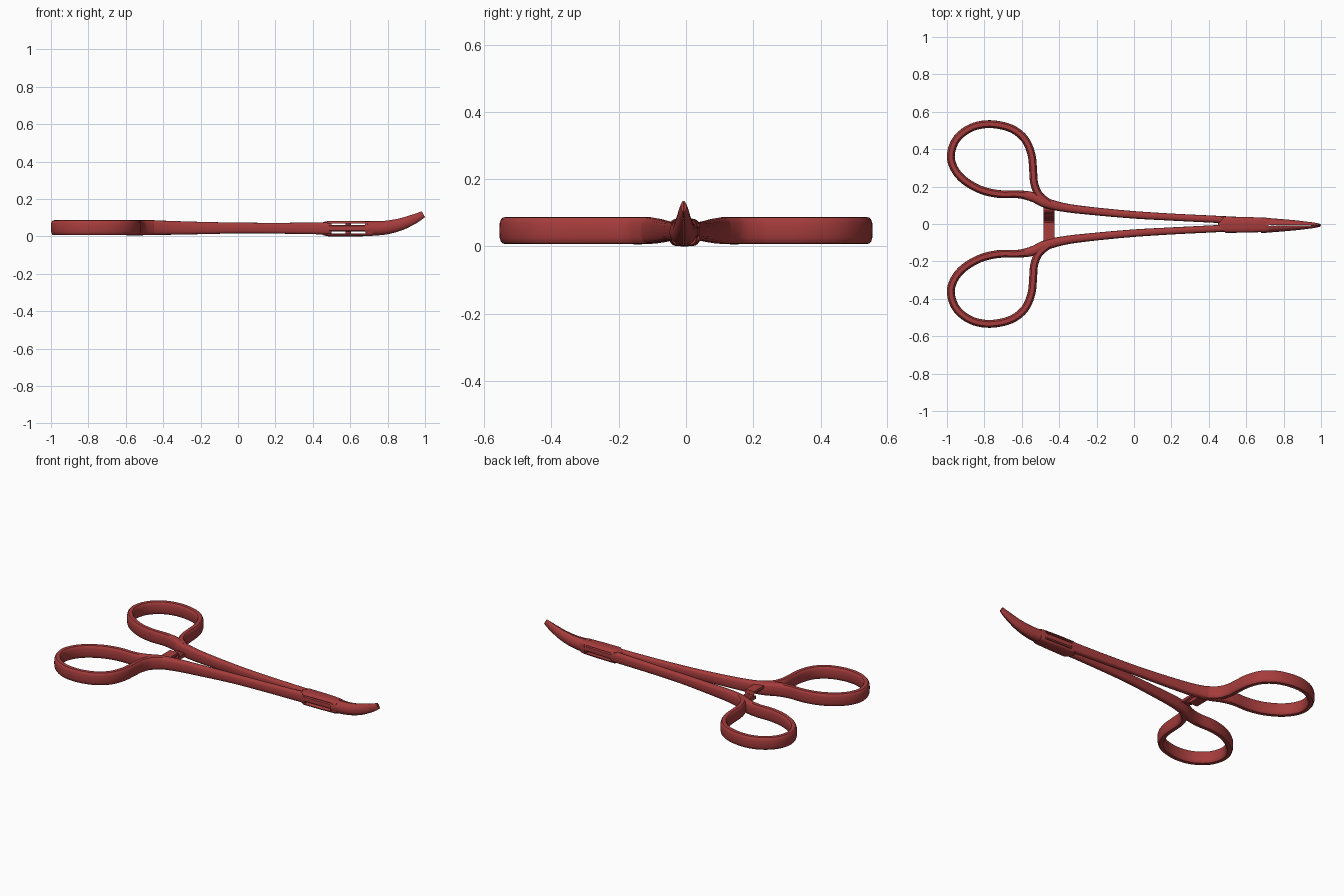
import bpy, bmesh, math
from mathutils import Vector

if "Cube" in bpy.data.objects:
    bpy.data.objects.remove(bpy.data.objects["Cube"])

mat = bpy.data.materials.new("red_finish")
mat.diffuse_color = (0.38, 0.045, 0.045, 1)
mat.use_nodes = True
mat.node_tree.nodes["Principled BSDF"].inputs["Base Color"].default_value = mat.diffuse_color


def finish(name, bm, angle=35):
    bmesh.ops.recalc_face_normals(bm, faces=bm.faces)
    me = bpy.data.meshes.new(name)
    bm.to_mesh(me)
    bm.free()
    ob = bpy.data.objects.new(name, me)
    bpy.context.collection.objects.link(ob)
    me.materials.append(mat)
    bpy.ops.object.select_all(action='DESELECT')
    ob.select_set(True)
    bpy.context.view_layer.objects.active = ob
    bpy.ops.object.shade_smooth_by_angle(angle=math.radians(angle))
    return ob


def spline(pts, steps):
    """Catmull-Rom through stations (x, y, z, half width, half height)."""
    out = []
    for i in range(len(pts) - 1):
        p = [pts[max(i - 1, 0)], pts[i], pts[i + 1], pts[min(i + 2, len(pts) - 1)]]
        for k in range(steps):
            t = k / steps
            out.append([0.5 * (2 * b + (c - a) * t + (2 * a - 5 * b + 4 * c - d) * t * t
                               + (3 * b - a - 3 * c + d) * t ** 3)
                        for a, b, c, d in zip(*p)])
    return out + [list(pts[-1])]


def oval(n, power):
    """Rounded-rectangle cross-section."""
    def f(v):
        return math.copysign(abs(v) ** (2 / power), v)
    return [(f(math.cos(2 * math.pi * i / n)), f(math.sin(2 * math.pi * i / n))) for i in range(n)]


def sweep(stations, profile):
    bm = bmesh.new()
    rings = []
    for i, (x, y, z, hw, hh) in enumerate(stations):
        t = (Vector(stations[min(i + 1, len(stations) - 1)][:3])
             - Vector(stations[max(i - 1, 0)][:3])).normalized()
        side = Vector((0, 0, 1)).cross(t).normalized()
        up = t.cross(side)
        prof = profile(i) if callable(profile) else profile
        rings.append([bm.verts.new(Vector((x, y, z)) + side * a * hw + up * b * hh) for a, b in prof])
    n = len(rings[0])
    for r, q in zip(rings, rings[1:]):
        for j in range(n):
            bm.faces.new((r[j], r[(j + 1) % n], q[(j + 1) % n], q[j]))
    bm.faces.new(rings[0])
    bm.faces.new(rings[-1])
    return bm


def prism(pts, x0, x1):
    """Extrude a (y, z) outline along x."""
    bm = bmesh.new()
    f = bm.faces.new([bm.verts.new((x0, y, z)) for y, z in pts])
    g = bmesh.ops.extrude_face_region(bm, geom=[f])
    bmesh.ops.translate(bm, vec=(x1 - x0, 0, 0),
                        verts=[v for v in g['geom'] if isinstance(v, bmesh.types.BMVert)])
    return bm


# Shank running back into a teardrop finger ring
shank = [(.50, .022, .043, .019, .033), (.40, .027, .043, .019, .031), (.20, .037, .044, .019, .029),
         (0, .049, .045, .020, .029), (-.2, .067, .045, .021, .033), (-.36, .086, .046, .023, .037),
         (-.47, .112, .047, .027, .040), (-.54, .144, .047, .026, .041)]
loop = [(-.62, .159), (-.72, .160), (-.82, .183), (-.91, .235), (-.963, .300), (-.979, .372),
        (-.948, .455), (-.87, .515), (-.77, .534), (-.66, .512), (-.585, .455), (-.548, .37),
        (-.539, .28), (-.533, .215), (-.507, .155), (-.45, .108)]
path = shank + [(x, y, .047, .021, .0405) for x, y in loop]
for label, s in (("upper", 1), ("lower", -1)):
    finish(label + "_arm_and_ring",
           sweep(spline([(x, s * y, z, w, h) for x, y, z, w, h in path], 5), oval(16, 3.0)))

# Curved, tapered jaws with fine serrations on the gripping faces
jaw = [(.68, .042, .042, .040), (.78, .046, .034, .037), (.86, .062, .027, .033),
       (.92, .084, .020, .028), (.96, .102, .015, .023), (.991, .119, .008, .018)]
for label, s in (("upper", 1), ("lower", -1)):
    def jaw_profile(i, s=s):
        arc = [(s * math.sin(math.pi * k / 12) ** .8, -math.cos(math.pi * k / 12)) for k in range(13)]
        d = s * (.02 if i % 2 else .09)
        arc[0], arc[-1] = (d, -1), (d, 1)
        return arc
    finish(label + "_jaw", sweep(spline([(x, -.007, z, w, h) for x, z, w, h in jaw], 8), jaw_profile))

# Box joint: outer housing with a through slot
lock = finish("joint_housing", sweep([(.465, -.020, .042, .027, .036), (.485, -.004, .0415, .046, .0415),
                                      (.60, -.004, .0415, .044, .0415), (.70, -.005, .0415, .040, .040),
                                      (.72, -.006, .0415, .037, .038)], oval(24, 4.0)))
slot = finish("slot_cutter", prism([(-.2, .016), (.2, .016), (.2, .068), (-.2, .068)], .478, .692))
slot.hide_render = True
mod = lock.modifiers.new("slot", 'BOOLEAN')
mod.object = slot
mod.solver = 'EXACT'
bpy.context.view_layer.objects.active = lock
bpy.ops.object.modifier_apply(modifier="slot")
bpy.data.objects.remove(slot)

# Tongue of the other arm crossing through the slot
finish("joint_tongue", sweep([(.488, -.002, .044, .042, .018), (.60, -.004, .044, .040, .018),
                              (.70, -.005, .044, .036, .018)], oval(16, 6.0)))

# Pivot pin hidden between the housing plates
bm = bmesh.new()
bmesh.ops.create_cone(bm, cap_ends=True, segments=16, radius1=.015, radius2=.015, depth=.07)
bmesh.ops.translate(bm, verts=bm.verts, vec=(.59, -.004, .042))
finish("pivot_pin", bm)

# Ratchet: two overlapping toothed catches
teeth = []
for k in range(5):
    y = .002 + k * .013
    teeth += [(y, .040), (y + .009, .050)]
finish("ratchet_lower_catch", prism([(.105, .022), (-.012, .022), (-.012, .040)] + teeth
                                    + [(.07, .040), (.105, .044)], -.484, -.424), 20)
teeth = []
for k in range(4):
    y = -.004 - k * .013
    teeth += [(y, .062), (y - .009, .052)]
finish("ratchet_upper_catch", prism([(-.105, .074), (.008, .074), (.012, .052)] + teeth
                                    + [(-.07, .058), (-.105, .054)], -.484, -.424), 20)
